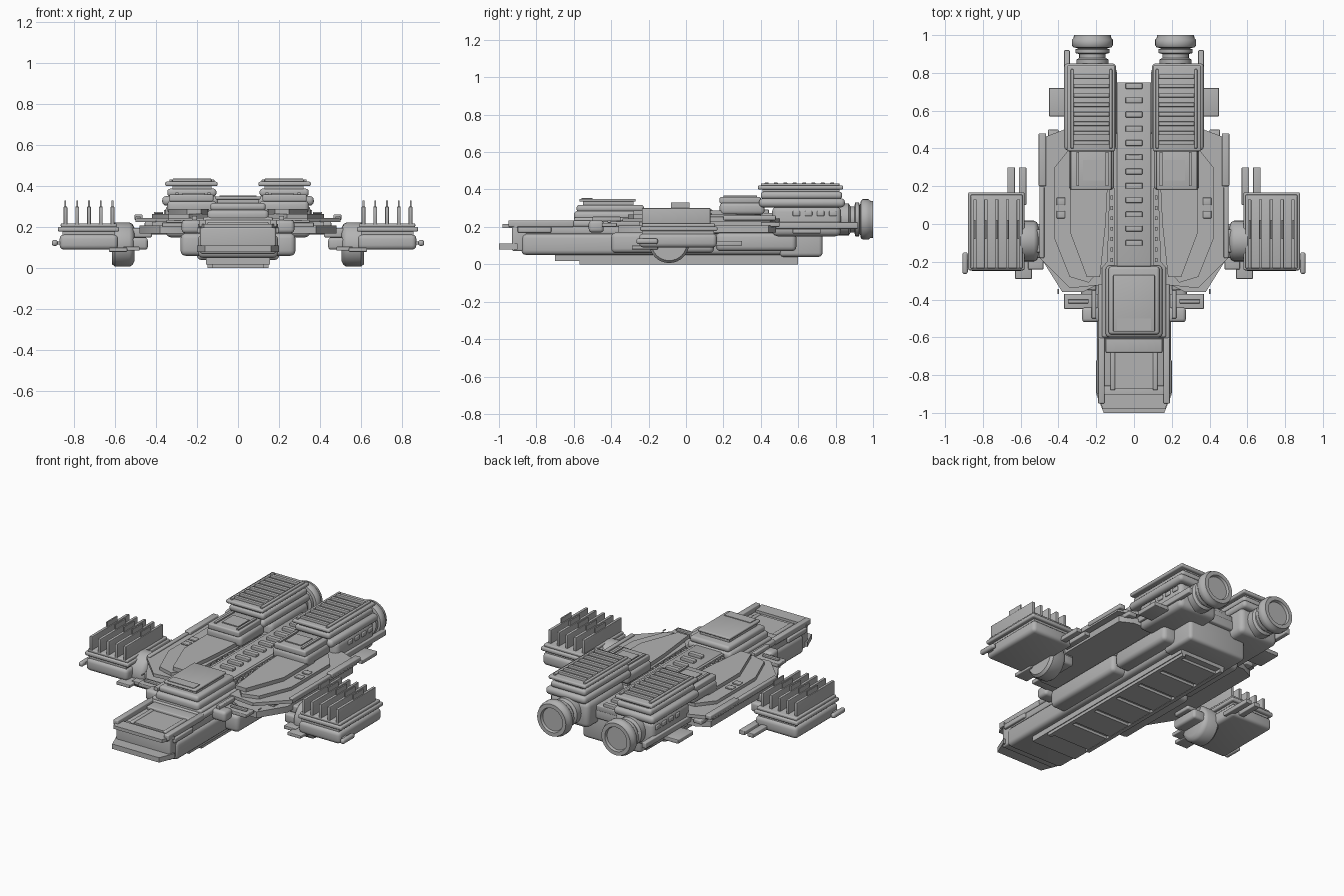
import bpy, bmesh, math
from mathutils import Matrix

if "Cube" in bpy.data.objects:
    bpy.data.objects.remove(bpy.data.objects["Cube"], do_unlink=True)

GREY = (0.45, 0.45, 0.45, 1)
mat = bpy.data.materials.new("hull grey")
mat.use_nodes = True
mat.diffuse_color = GREY
mat.node_tree.nodes["Principled BSDF"].inputs["Base Color"].default_value = GREY


def finish(name, bm, mirror):
    bmesh.ops.recalc_face_normals(bm, faces=bm.faces)
    mesh = bpy.data.meshes.new(name)
    bm.to_mesh(mesh)
    bm.free()
    ob = bpy.data.objects.new(name, mesh)
    bpy.context.collection.objects.link(ob)
    mesh.materials.append(mat)
    bpy.ops.object.select_all(action='DESELECT')
    ob.select_set(True)
    bpy.context.view_layer.objects.active = ob
    bpy.ops.object.shade_smooth_by_angle(angle=math.radians(40))
    if mirror:
        ob.modifiers.new("both sides", 'MIRROR')
    return ob


def add_box(bm, x, y, z, bevel=0):
    part = bmesh.new()
    size = [b - a for a, b in (x, y, z)]
    mid = [(a + b) / 2 for a, b in (x, y, z)]
    bmesh.ops.create_cube(part, size=1, matrix=Matrix.Translation(mid) @ Matrix.Diagonal((*size, 1)))
    if bevel:
        bmesh.ops.bevel(part, geom=part.edges[:], offset=min(bevel, min(size) * .48),
                        segments=3, profile=.5, affect='EDGES')
    tmp = bpy.data.meshes.new("tmp")
    part.to_mesh(tmp)
    part.free()
    bm.from_mesh(tmp)
    bpy.data.meshes.remove(tmp)


def boxes(name, items, bevel=0, mirror=True):
    bm = bmesh.new()
    for x, y, z in items:
        add_box(bm, x, y, z, bevel)
    return finish(name, bm, mirror)


def mid_box(name, w, y, z, bevel=0):
    return boxes(name, [((-w, w), y, z)], bevel, False)


def side_box(name, x, y, z, bevel=0):
    return boxes(name, [(x, y, z)], bevel)


def plate(name, outline, z0, z1, mirror=True):
    bm = bmesh.new()
    face = bm.faces.new([bm.verts.new((x, y, z0)) for x, y in outline])
    new = bmesh.ops.extrude_face_region(bm, geom=[face])["geom"]
    bmesh.ops.translate(bm, vec=(0, 0, z1 - z0),
                        verts=[v for v in new if isinstance(v, bmesh.types.BMVert)])
    return finish(name, bm, mirror)


def lathe(name, centre, axis, profile, steps=32):
    # Profile points are (distance along axis, radius)
    bm = bmesh.new()
    rings = []
    for d, r in profile:
        ring = []
        for i in range(steps):
            a = math.tau * i / steps
            u, v = r * math.cos(a), r * math.sin(a)
            p = (d, u, v) if axis == 'X' else (u, d, v)
            ring.append(bm.verts.new([c + q for c, q in zip(centre, p)]))
        rings.append(ring)
    for a, b in zip(rings, rings[1:]):
        for i in range(steps):
            j = (i + 1) % steps
            bm.faces.new((a[i], a[j], b[j], b[i]))
    bm.faces.new(rings[0])
    bm.faces.new(rings[-1])
    return finish(name, bm, True)


# Central hull and keel
mid_box("lower_hull", .195, (-.88, .6), (.05, .165), .025)
mid_box("upper_hull", .185, (-.86, .45), (.16, .205), .01)
mid_box("mid_hull", .17, (-.6, .75), (.19, .25), .01)
mid_box("tail_block", .2, (.5, .73), (.04, .2), .02)
mid_box("keel", .155, (-.7, .6), (.018, .055))
boxes("keel_panels", [((-.14, .14), (-.55 + i * .19, -.39 + i * .19), (.002, .02))
                      for i in range(6)], 0, False)
boxes("keel_rails", [((.125, .15), (-.57, .6), (0, .02))])
side_box("flank_front", (.15, .28), (-.4, .15), (.06, .17), .025)
side_box("flank_rear", (.15, .275), (.16, .59), (.07, .17), .025)
side_box("flank_strip", (.2, .26), (-.35, .55), (.165, .2), .008)

# Nose
plate("nose_lip", [(-.16, -1), (.16, -1), (.2, -.9), (-.2, -.9)][::-1], .08, .11, False)
mid_box("nose_block", .185, (-.93, -.85), (.07, .2), .01)
plate("nose_brow", [(-.165, -.98), (.165, -.98), (.195, -.9), (-.195, -.9)], .195, .215, False)
boxes("deck_rails", [((.155, .19), (-.95, -.6), (.2, .235)),
                     ((.1, .125), (-.88, -.62), (.2, .215)),
                     ((.17, .2), (-.9, -.72), (.17, .2))], .006)
mid_box("deck_panel", .1, (-.87, -.6), (.2, .21))
mid_box("deck_step", .15, (-.68, -.58), (.2, .225), .006)

# Cockpit
mid_box("cockpit_base", .19, (-.61, -.22), (.2, .235), .012)
mid_box("cockpit_body", .15, (-.6, -.22), (.23, .285), .02)
mid_box("cockpit_top", .135, (-.585, -.225), (.28, .318), .015)
mid_box("canopy_neck", .1, (-.55, -.28), (.31, .335))
mid_box("canopy_plate", .11, (-.57, -.27), (.335, .35), .005)
mid_box("canopy_ledge", .09, (-.56, -.5), (.345, .354))

# Spine with ladder blocks
mid_box("spine", .09, (-.23, .75), (.24, .275), .006)
boxes("spine_blocks", [((-.045, .045), (-.115 + i * .0755, -.085 + i * .0755), (.27, .292))
                       for i in range(12)], .004, False)
boxes("spine_studs", [((.11, .125), (-.2 + i * .055, -.18 + i * .055), (.245, .265))
                      for i in range(8)])
boxes("spine_rails", [((.085, .105), (-.22, .4), (.24, .27))])

# Layered shoulder wings
plate("wing_lower", [(.15, -.3), (.27, -.36), (.38, -.36), (.48, -.2), (.48, .44),
                     (.4, .48), (.15, .48)], .17, .208)
plate("wing_upper", [(.15, -.32), (.34, -.34), (.5, -.18), (.5, .45), (.37, .5), (.15, .5)], .225, .245)
side_box("wing_core", (.15, .42), (-.25, .45), (.195, .235))
plate("wing_raised", [(.14, -.2), (.24, -.31), (.34, -.28), (.42, -.08), (.42, .3), (.34, .4), (.12, .4)],
      .245, .265)
plate("wing_crest", [(.15, 0), (.18, -.28), (.25, -.28), (.34, -.04), (.34, .26), (.28, .4), (.13, .4)],
      .265, .288)
boxes("wing_hatches", [((.365, .41), (y, y + .04), (.265, .275)) for y in (.03, .1)], .004)
boxes("wing_edge_rails", [((.465, .505), (.2, .48), (.235, .262)),
                          ((.475, .5), (-.18, .2), (.235, .255))], .006)
boxes("rear_wing_bars", [((.34, .37), (.42, .92), (.19, .225)), ((.4, .455), (.4, .5), (.2, .225))], .005)
side_box("rear_wing_plate", (.3, .45), (.57, .72), (.165, .19), .004)
boxes("fore_plates", [((.19, .37), (-.45, -.37), (.2, .222)), ((.24, .35), (-.42, -.4), (.222, .235))], .004)
side_box("fore_block", (.18, .275), (-.52, -.44), (.17, .235), .018)
side_box("fore_post", (.2, .225), (-.5, -.35), (.23, .255), .004)
lathe("fore_aerial", (.4, -.365, 0), 'Y', [(-.006, .001), (-.006, .004), (.02, .004)], 8).location.z = .23

# Engines
side_box("engine_body", (.09, .355), (.46, .83), (.15, .31), .03)
side_box("engine_shoulder", (.095, .37), (.39, .85), (.305, .352), .02)
side_box("engine_fore", (.105, .345), (.18, .42), (.265, .33), .02)
side_box("engine_fore_cap", (.12, .335), (.18, .4), (.325, .36), .008)
boxes("engine_fore_panels", [((.16, .27), (.23, .34), (.36, .366)),
                             ((.135, .15), (.2, .38), (.36, .368)),
                             ((.29, .305), (.2, .38), (.36, .368))])
side_box("engine_cap", (.105, .345), (.4, .835), (.35, .388), .015)
side_box("vent_neck", (.13, .32), (.41, .82), (.385, .41))
side_box("vent_plate", (.1, .355), (.385, .84), (.4, .422), .008)
boxes("vent_slats", [((.13, .32), (.42 + i * .05, .442 + i * .05), (.415, .437)) for i in range(8)], .004)
boxes("vent_edges", [((a, a + .015), (.4, .82), (.415, .433)) for a in (.115, .32)], .004)
boxes("engine_ports", [((.35, .362), (.57 + i * .065, .61 + i * .065), (.258, .285)) for i in range(4)], .005)
lathe("nozzle", (.22, 0, .24), 'Y',
      [(.8, .085), (.87, .085), (.88, .07), (.9, .07), (.905, .09), (.925, .09), (.93, .075),
       (.935, .1), (.945, .108), (.975, .108), (.985, .1), (1, .098), (1, .075), (.985, .07)])
bm = bmesh.new()
for i in range(12):
    a = math.tau * i / 12
    x, z = .22 + .086 * math.cos(a), .24 + .086 * math.sin(a)
    add_box(bm, (x - .006, x + .006), (.985, 1), (z - .006, z + .006))
finish("nozzle_bolts", bm, True)

# Pod arms
lathe("arm_drum", (0, -.09, .115), 'X',
      [(.505, .08), (.515, .1), (.53, .108), (.6, .108), (.615, .095)])
side_box("arm_link", (.44, .54), (-.18, 0), (.09, .15), .015)
side_box("arm_brace", (.42, .55), (-.15, -.03), (.15, .195), .008)

# Finned side pods
side_box("pod_body", (.585, .87), (-.25, .165), (.09, .165), .022)
side_box("pod_middle", (.6, .855), (-.235, .15), (.16, .18))
side_box("pod_lid", (.58, .878), (-.245, .168), (.178, .202), .008)
side_box("pod_top", (.59, .865), (-.235, .155), (.2, .218), .006)
FINS = [.612 + i * .0575 for i in range(5)]
boxes("pod_fins", [((x - .009, x + .009), (-.235, .13), (.21, .3)) for x in FINS], .003)
boxes("fin_tips", [((x - .004, x + .004), (-.08, .02), (.295, .33)) for x in FINS])
side_box("pod_outer_rod", (.88, .908), (-.265, -.15), (.108, .138), .012)
side_box("pod_rod_mount", (.86, .89), (-.23, -.19), (.115, .13))
boxes("pod_rear_bars", [((a, a + .04), (.1, .3), (.1, .125)) for a in (.57, .63)], .004)
boxes("pod_under_plates", [((.54, .63), (-.29, -.15), (.08, .1)),
                           ((.48, .56), (-.24, -.16), (.085, .105))], .004)
